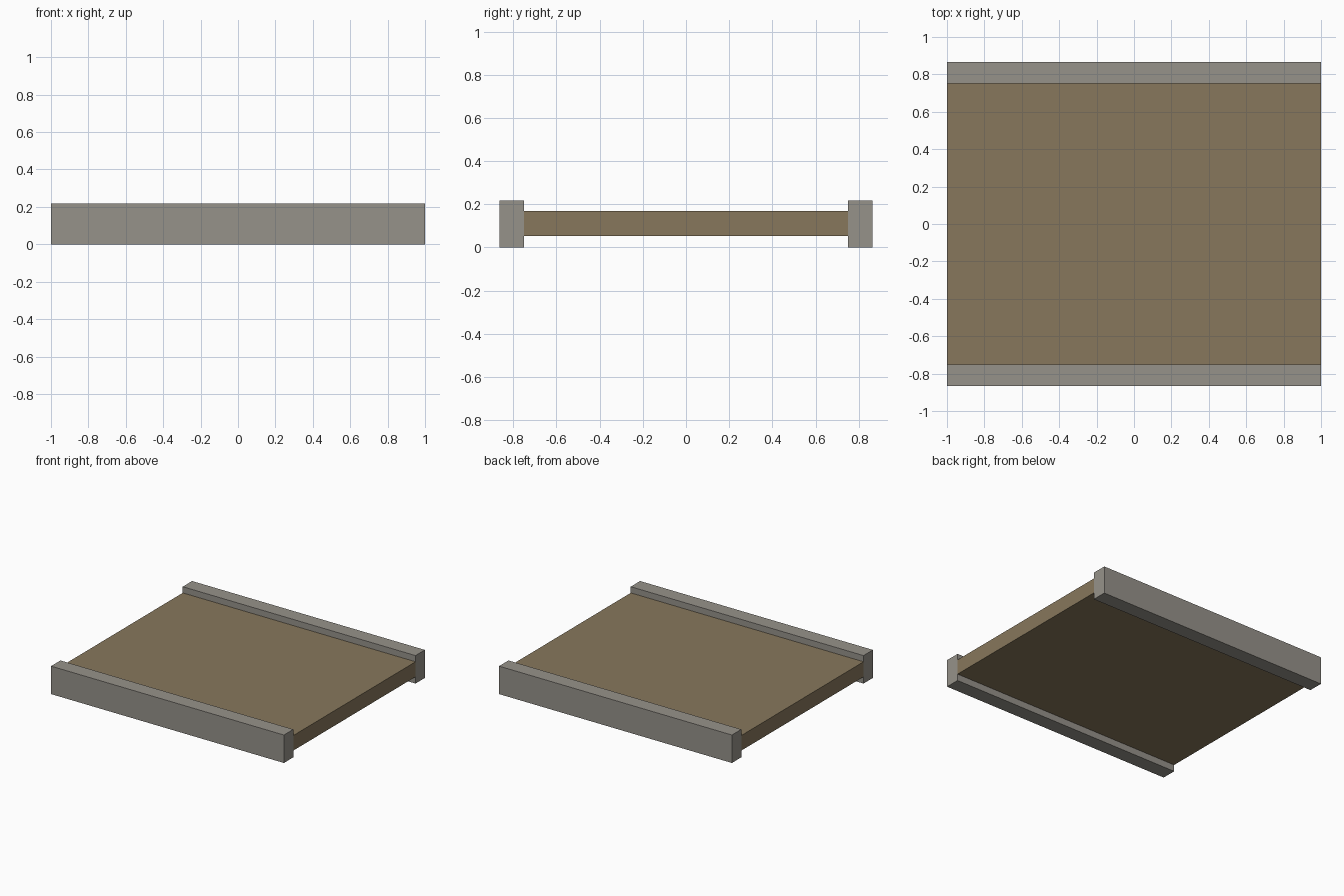
import bpy

if "Cube" in bpy.data.objects:
    bpy.data.objects.remove(bpy.data.objects["Cube"], do_unlink=True)


def make_material(name, color):
    mat = bpy.data.materials.new(name)
    mat.use_nodes = True
    mat.diffuse_color = color
    bsdf = next(n for n in mat.node_tree.nodes if n.type == "BSDF_PRINCIPLED")
    bsdf.inputs["Base Color"].default_value = color
    bsdf.inputs["Roughness"].default_value = 0.9
    return mat


def make_box(name, low, high, mat):
    center = [(a + b) / 2 for a, b in zip(low, high)]
    bpy.ops.mesh.primitive_cube_add(size=1, location=center)
    box = bpy.context.object
    box.name = name
    box.scale = [b - a for a, b in zip(low, high)]
    bpy.ops.object.transform_apply(location=False, rotation=False, scale=True)
    box.data.materials.append(mat)
    return box


stone = make_material("grey stone", (0.305, 0.288, 0.254, 1))
earth = make_material("brown earth", (0.242, 0.185, 0.107, 1))

INNER, OUTER, HEIGHT = 0.75, 0.865, 0.217

# Deck slab held between the two kerbs
make_box("deck", (-1, -INNER, 0.052), (1, INNER, 0.169), earth)

# Kerbs along the front and back edges
make_box("front_kerb", (-1, -OUTER, 0), (1, -INNER, HEIGHT), stone)
make_box("back_kerb", (-1, INNER, 0), (1, OUTER, HEIGHT), stone)
